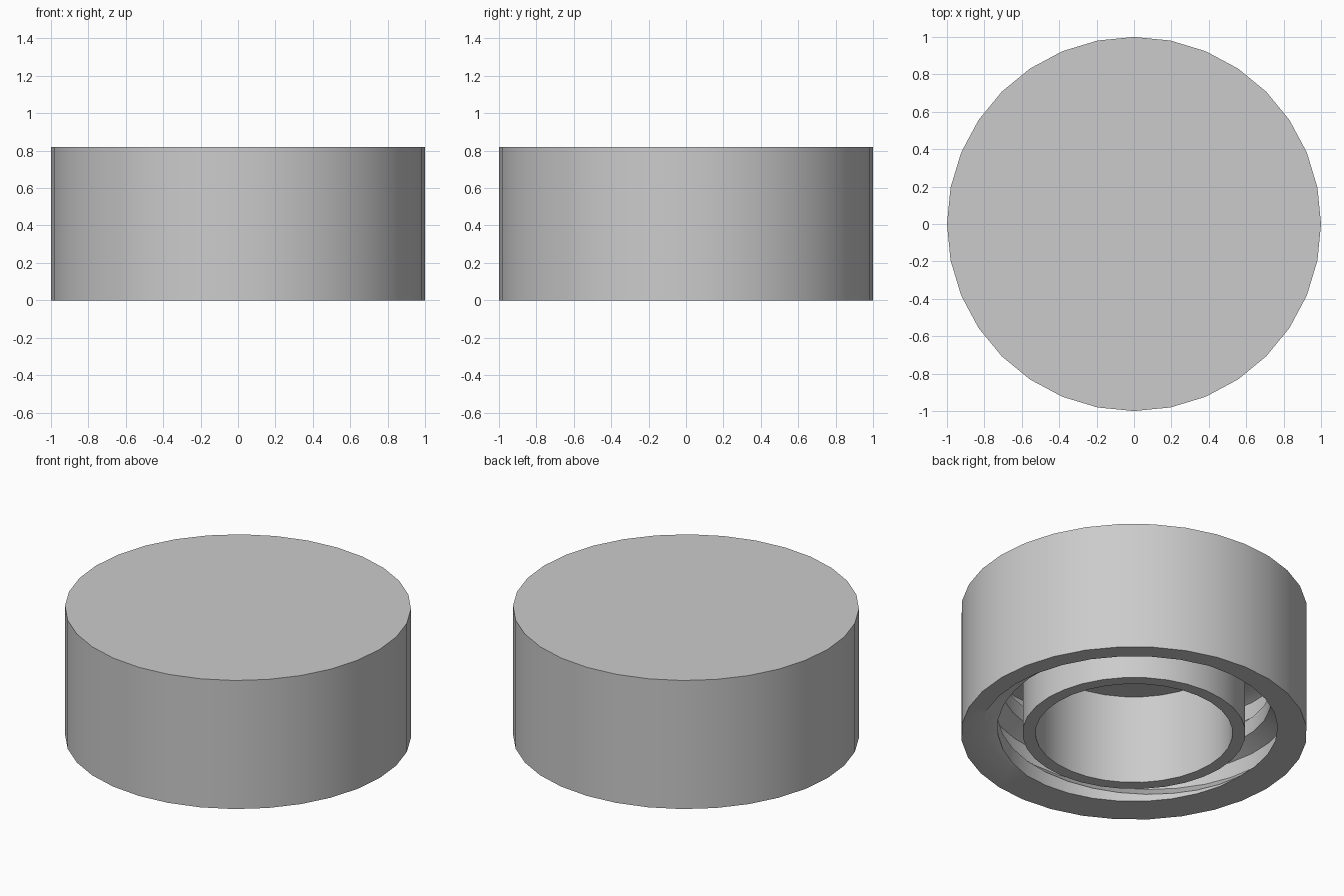
import bpy
import bmesh
from math import cos, sin, tau, radians

SIDES = 32
HEIGHT = 0.82
CEILING = 0.57
PITCH = 0.34

cube = bpy.data.objects.get("Cube")
if cube:
    bpy.data.objects.remove(cube, do_unlink=True)

grey = bpy.data.materials.new("light grey plastic")
grey.use_nodes = True
colour = (0.6, 0.6, 0.6, 1)
grey.diffuse_color = colour
grey.node_tree.nodes["Principled BSDF"].inputs["Base Color"].default_value = colour


def point(bm, radius, step, z):
    a = tau * step / SIDES
    return bm.verts.new((radius * cos(a), radius * sin(a), z))


def quads(bm, rows):
    for a, b in zip(rows, rows[1:]):
        for j in range(len(a) - 1):
            bm.faces.new((a[j], b[j], b[j + 1], a[j + 1]))


def lathe(bm, profile):
    """Turn a profile of (radius, z) points around the z axis."""
    rows = [[point(bm, r, i, z) for r, z in profile] for i in range(SIDES)]
    quads(bm, rows + rows[:1])
    return rows


def finish(name, bm):
    bmesh.ops.remove_doubles(bm, verts=bm.verts, dist=0.0001)
    bmesh.ops.recalc_face_normals(bm, faces=bm.faces)
    mesh = bpy.data.meshes.new(name)
    bm.to_mesh(mesh)
    bm.free()
    mesh.materials.append(grey)
    obj = bpy.data.objects.new(name, mesh)
    bpy.context.collection.objects.link(obj)
    bpy.ops.object.select_all(action="DESELECT")
    bpy.context.view_layer.objects.active = obj
    obj.select_set(True)
    bpy.ops.object.shade_smooth_by_angle(angle=radians(30))
    return obj


def fill_level(bm, z):
    """Fill between the open edges lying at one height."""
    edges = [e for e in bm.edges if e.is_boundary
             and all(abs(v.co.z - z) < 0.0001 for v in e.verts)]
    bmesh.ops.triangle_fill(bm, edges=edges, use_beauty=True, normal=(0, 0, -1))


# Cap body: helical screw thread on the inner wall, trimmed to rim and ceiling
body = bmesh.new()
thread = [(0.79, 0), (0.79, 0.10), (0.89, 0.19), (0.89, 0.29), (0.79, PITCH)]
rows = []
for i in range(-40, 121):
    base = 0.031 + PITCH * (i - 28) / SIDES
    rows.append([point(body, r, i, base + dz) for r, dz in thread])
quads(body, rows)
bmesh.ops.remove_doubles(body, verts=body.verts, dist=0.0001)
for level, low in ((0, True), (CEILING, False)):
    bmesh.ops.bisect_plane(
        body, geom=body.verts[:] + body.edges[:] + body.faces[:],
        plane_co=(0, 0, level), plane_no=(0, 0, 1),
        clear_inner=low, clear_outer=not low)
fill_level(body, CEILING)

# Outer wall, flat top and bottom rim
wall = lathe(body, [(1, 0), (1, HEIGHT)])
body.faces.new([row[1] for row in wall])
fill_level(body, 0)
finish("cap_body", body)

# Inner sealing ring hanging from the ceiling
ring = bmesh.new()
top = CEILING + 0.02
lathe(ring, [(0.57, top), (0.57, 0), (0.645, 0), (0.645, top), (0.57, top)])
finish("sealing_ring", ring)
